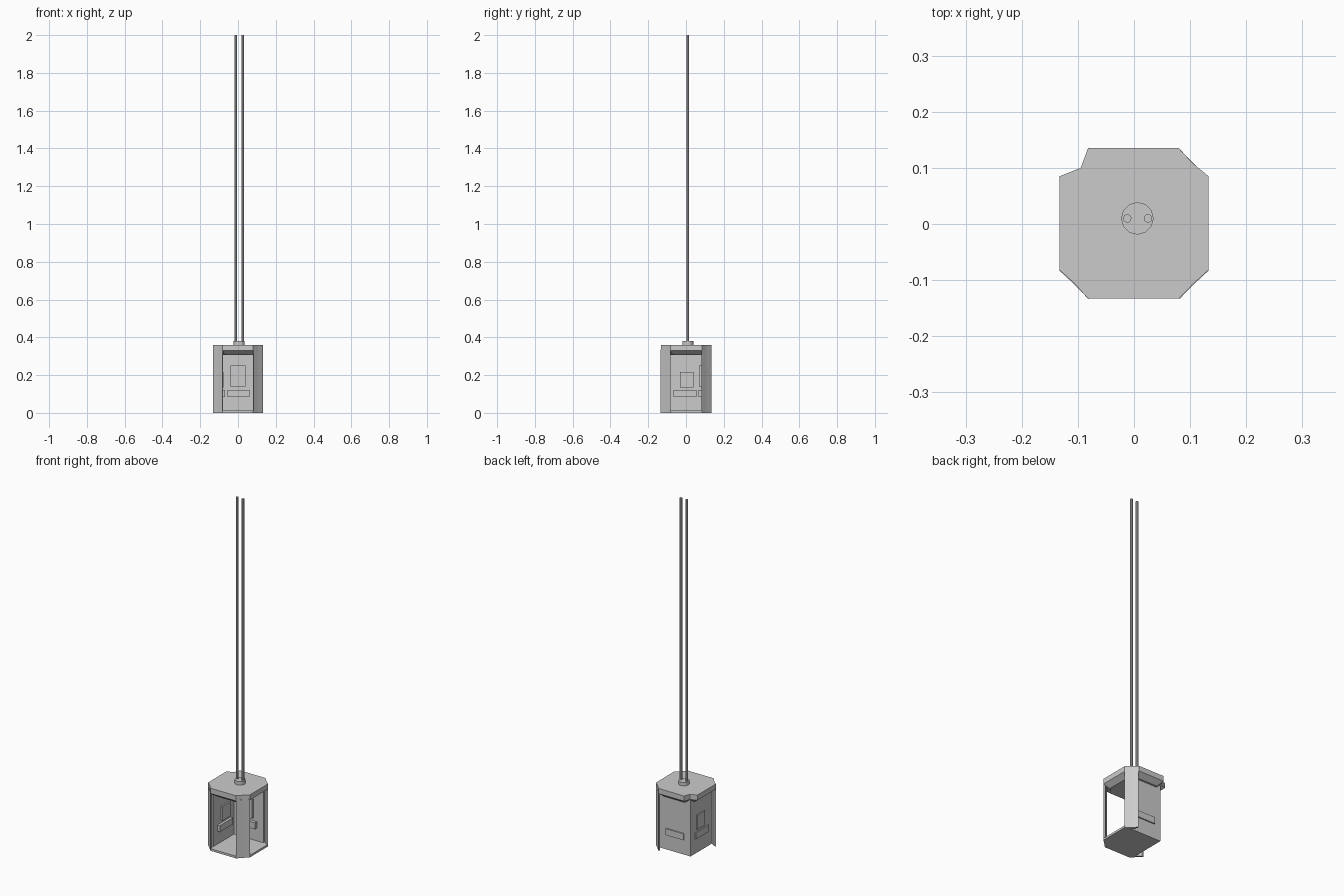
import bpy, bmesh, math

if "Cube" in bpy.data.objects:
    bpy.data.objects.remove(bpy.data.objects["Cube"])


def loft(name, sections):
    """Closed solid from stacked outlines: [(points_xy, z), ...]"""
    bm = bmesh.new()
    rings = [[bm.verts.new((x, y, z)) for x, y in pts] for pts, z in sections]
    n = len(rings[0])
    for a, b in zip(rings, rings[1:]):
        for i in range(n):
            j = (i + 1) % n
            bm.faces.new((a[i], a[j], b[j], b[i]))
    bm.faces.new(rings[0][::-1])
    bm.faces.new(rings[-1])
    bmesh.ops.recalc_face_normals(bm, faces=bm.faces)
    mesh = bpy.data.meshes.new(name)
    bm.to_mesh(mesh)
    bm.free()
    ob = bpy.data.objects.new(name, mesh)
    bpy.context.collection.objects.link(ob)
    return ob


def box(name, x0, x1, y0, y1, z0, z1):
    pts = [(x0, y0), (x1, y0), (x1, y1), (x0, y1)]
    return loft(name, [(pts, z0), (pts, z1)])


def cylinder(name, x, y, r, z0, z1, sides):
    pts = [(x + r * math.cos(2 * math.pi * i / sides),
            y + r * math.sin(2 * math.pi * i / sides)) for i in range(sides)]
    return loft(name, [(pts, z0), (pts, z1)])


# Roof: chamfered square, notched at the back left, tapering underneath
outline = [(-.082, -.133), (.08, -.133), (.105, -.107), (.133, -.082),
           (.133, .085), (.105, .108), (.08, .135), (-.082, .135),
           (-.095, .1), (-.133, .085), (-.133, -.082), (-.107, -.105)]
taper = [(x * .78, y * .78) for x, y in outline]
loft("roof", [(taper, .307), (outline, .33), (outline, .36)])

# Floor: reaches the open front and right edges, stops at the walls
floor = [(-.095, -.11), (-.082, -.133), (.08, -.133), (.133, -.082),
         (.133, .085), (.095, .095), (-.095, .095)]
loft("floor", [(floor, 0), (floor, .012)])

# Diagonal corner posts, all except the back left
for name, sx, sy in (("front_left_post", -1, -1), ("front_right_post", 1, -1),
                     ("back_right_post", 1, 1)):
    post = [(.133, .083), (.106, .108), (.081, .134), (.08, .122),
            (.098, .098), (.122, .082)]
    pts = [(x * sx, y * sy) for x, y in post]
    loft(name, [(pts, 0), (pts, .335)])

# Closed walls
box("back_wall", -.095, .102, .085, .095, 0, .332)
box("left_wall", -.095, -.085, -.102, .085, 0, .332)

# Rails and panels set through the walls
box("back_rail", -.055, .06, .067, .102, .085, .122)
box("left_rail", -.102, -.07, -.065, .055, .085, .122)
box("back_panel", -.04, .04, .07, .087, .14, .25)
box("left_panel", -.1, -.077, -.032, .04, .135, .217)

# Cable collar and the two long cables
cylinder("cable_collar", .006, .01, .029, .355, .38, 12)
for name, x in (("left_cable", -.012), ("right_cable", .025)):
    cylinder(name, x, .01, .0075, .36, 2, 10)
